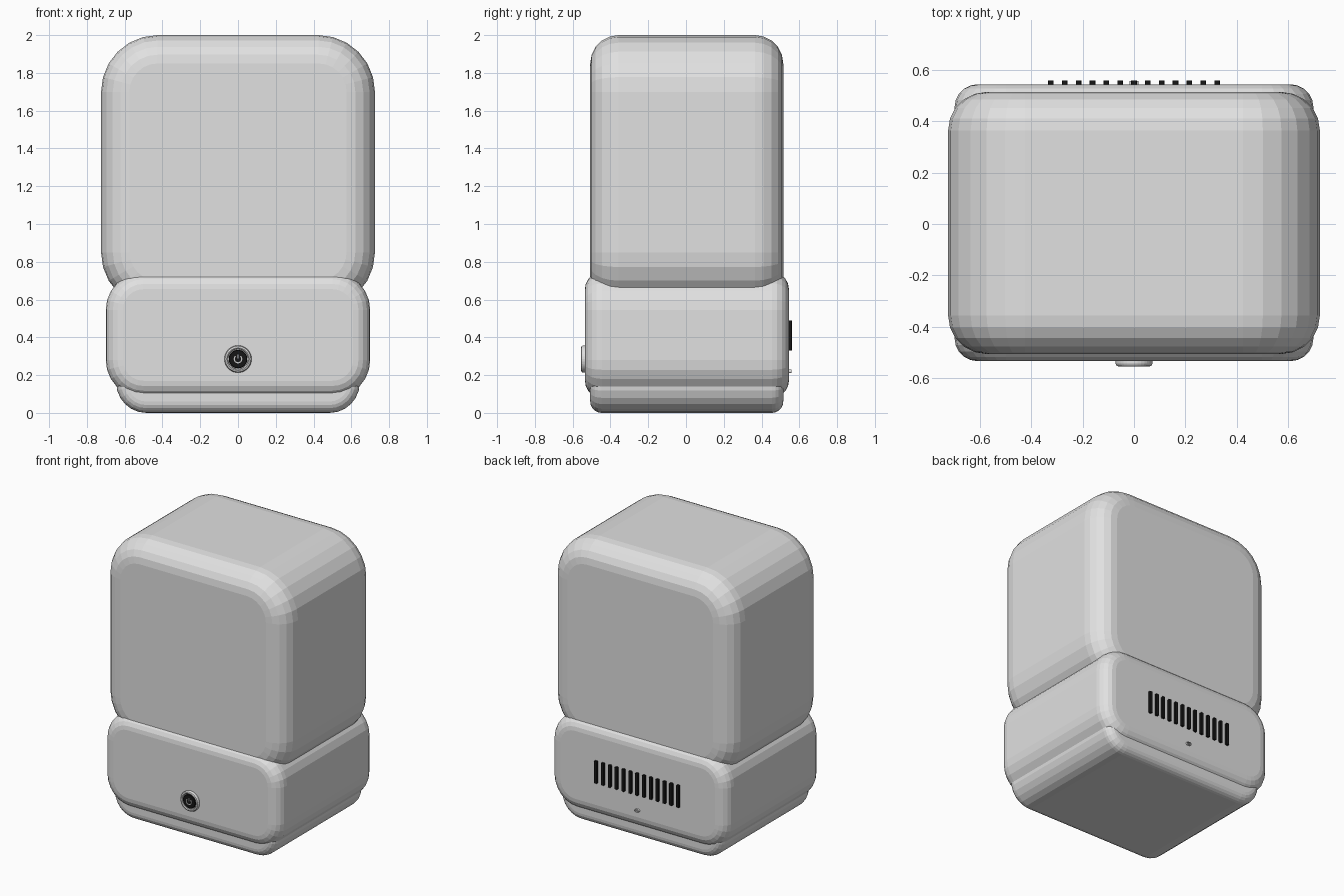
import bpy, bmesh, math

if "Cube" in bpy.data.objects:
    bpy.data.objects.remove(bpy.data.objects["Cube"])


def material(name, value):
    m = bpy.data.materials.new(name)
    m.diffuse_color = (value, value, value, 1)
    m.use_nodes = True
    m.node_tree.nodes["Principled BSDF"].inputs["Base Color"].default_value = m.diffuse_color
    return m


SHELL = material("light grey plastic", 0.75)
DARK = material("black plastic", 0.008)
ICON = material("pale icon", 0.6)


def finish(name, bm, mat):
    bmesh.ops.recalc_face_normals(bm, faces=bm.faces)
    me = bpy.data.meshes.new(name)
    bm.to_mesh(me)
    bm.free()
    me.materials.append(mat)
    ob = bpy.data.objects.new(name, me)
    bpy.context.collection.objects.link(ob)
    return ob


def skin(name, loops, mat, closed=False):
    """Bridge matching loops of points; cap the ends unless closed."""
    bm = bmesh.new()
    rings = [[bm.verts.new(p) for p in loop] for loop in loops]
    n = len(rings[0])
    pairs = list(zip(rings, rings[1:]))
    if closed:
        pairs.append((rings[-1], rings[0]))
    for a, b in pairs:
        for i in range(n):
            j = (i + 1) % n
            bm.faces.new((a[i], a[j], b[j], b[i]))
    if not closed:
        bm.faces.new(rings[0])
        bm.faces.new(rings[-1])
    return finish(name, bm, mat)


def outline(hw, z0, z1, r, y, seg, cx=0):
    """Rounded rectangle in the XZ plane."""
    pts = []
    corners = [(hw - r, z1 - r), (r - hw, z1 - r), (r - hw, z0 + r), (hw - r, z0 + r)]
    for k, (x, z) in enumerate(corners):
        for i in range(seg + 1):
            a = math.pi / 2 * (k + i / seg)
            pts.append((cx + x + r * math.cos(a), y, z + r * math.sin(a)))
    return pts


def rounded_body(name, hw, z0, z1, y0, y1, r, bevel, mat, seg=6, bseg=5, cx=0):
    """Rounded rectangle extruded along y with rounded front and back rims."""
    steps = []
    for i in range(bseg + 1):
        a = math.pi / 2 * i / bseg
        steps.append((bevel * (1 - math.sin(a)), bevel * (1 - math.cos(a))))
    layers = [(y0 + d, ins) for ins, d in steps]
    layers += [(y1 - d, ins) for ins, d in reversed(steps)]
    loops = [outline(hw - s, z0 + s, z1 - s, r - s, y, seg, cx) for y, s in layers]
    return skin(name, loops, mat)


def lathe(name, profile, z, mat, closed=False, seg=32):
    """Turn (radius, y) points about a y axis at height z."""
    loops = [[(r * math.cos(2 * math.pi * i / seg), y, z + r * math.sin(2 * math.pi * i / seg))
              for i in range(seg)] for r, y in profile]
    return skin(name, loops, mat, closed)


# Main housings
rounded_body("upper_housing", 0.725, 0.55, 2.0, -0.507, 0.515, 0.30, 0.15, SHELL)
rounded_body("lower_housing", 0.70, 0.08, 0.745, -0.535, 0.545, 0.20, 0.09, SHELL)
rounded_body("foot", 0.645, 0.0, 0.36, -0.507, 0.515, 0.16, 0.06, SHELL)

# Power button on the front
BZ = 0.285
lathe("button_ring", [(0.072, -0.53), (0.072, -0.545), (0.068, -0.553), (0.060, -0.556),
                      (0.054, -0.552), (0.052, -0.53)], BZ, SHELL, closed=True)
lathe("button_cap", [(0.049, -0.53), (0.049, -0.550), (0.046, -0.553)], BZ, DARK)

# Power symbol: open arc plus a short bar
arc = []
for i in range(17):
    a = math.radians(130 + 280 * i / 16)
    c, s = math.cos(a), math.sin(a)
    arc.append([(r * c, y, BZ + r * s) for r, y in
                ((0.017, -0.552), (0.023, -0.552), (0.023, -0.555), (0.017, -0.555))])
skin("power_symbol_arc", arc, ICON)
rounded_body("power_symbol_bar", 0.003, BZ + 0.002, BZ + 0.026, -0.555, -0.552,
             0.0025, 0.0005, ICON, seg=2, bseg=1)

# Row of vent slats on the back
for k in range(13):
    rounded_body("vent_slat", 0.011, 0.33, 0.49, 0.53, 0.56, 0.005, 0.001, DARK,
                 seg=2, bseg=1, cx=(k - 6) * 0.054)

# Charging port below the vents: shell rim, dark opening, inner tongue
PZ = 0.22
rim = [outline(h, PZ - v, PZ + v, v, y, 4) for h, v, y in
       ((0.018, 0.010, 0.535), (0.018, 0.010, 0.558), (0.015, 0.007, 0.558), (0.015, 0.007, 0.535))]
skin("port_rim", rim, SHELL, closed=True)
rounded_body("port_opening", 0.0155, PZ - 0.0075, PZ + 0.0075, 0.54, 0.548, 0.0075, 0.001,
             DARK, seg=4, bseg=1)
rounded_body("port_tongue", 0.010, PZ - 0.002, PZ + 0.002, 0.54, 0.556, 0.0015, 0.0005,
             SHELL, seg=2, bseg=1)
